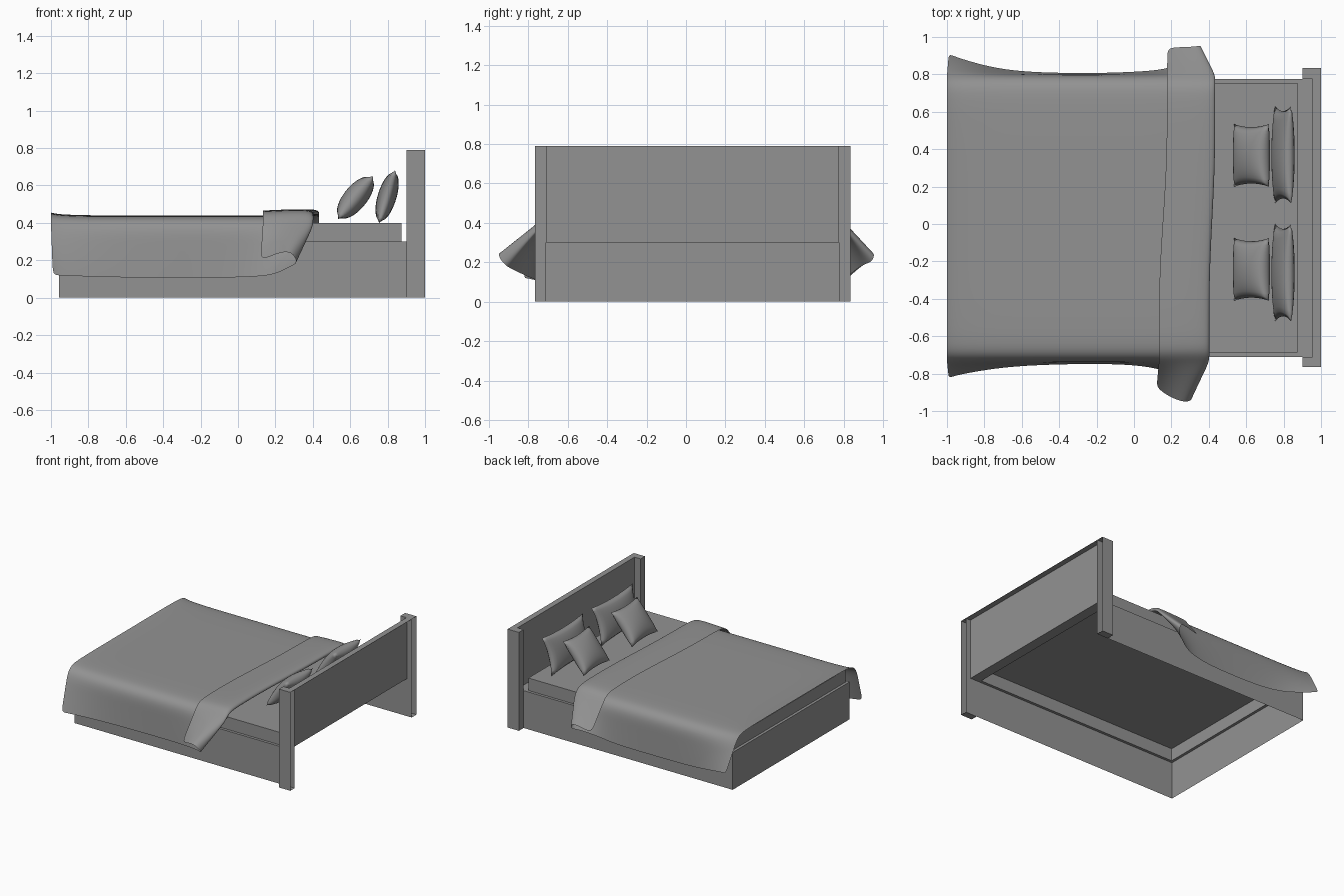
import bpy, bmesh, math
from mathutils import Vector, Matrix

if "Cube" in bpy.data.objects:
    bpy.data.objects.remove(bpy.data.objects["Cube"])

# Mid-grey used by every part
grey = bpy.data.materials.new("mid_grey")
grey.diffuse_color = (0.29, 0.29, 0.29, 1)
grey.use_nodes = True
grey.node_tree.nodes["Principled BSDF"].inputs["Base Color"].default_value = grey.diffuse_color


def make_object(name, bm, smooth=False):
    me = bpy.data.meshes.new(name)
    bm.to_mesh(me)
    bm.free()
    me.materials.append(grey)
    ob = bpy.data.objects.new(name, me)
    bpy.context.collection.objects.link(ob)
    for p in me.polygons:
        p.use_smooth = smooth
    return ob


def box_bm(lo, hi, open_dirs=()):
    """Box between two corners, with the faces along open_dirs left out."""
    lo, hi = Vector(lo), Vector(hi)
    bm = bmesh.new()
    bmesh.ops.create_cube(bm, size=1)
    bm.normal_update()
    gone = [f for f in bm.faces
            if any(f.normal.dot(Vector(d)) > 0.9 for d in open_dirs)]
    bmesh.ops.delete(bm, geom=gone, context='FACES')
    for v in bm.verts:
        v.co = Vector([lo[i] + (v.co[i] + 0.5) * (hi[i] - lo[i]) for i in range(3)])
    return bm


# Bed base: thin walls, open underneath and at the head, with a ledge on top
Y0, Y1 = -0.71, 0.775
bm = box_bm((-0.957, Y0, 0), (0.955, Y1, 0.3), [(0, 0, -1), (1, 0, 0)])
bm.normal_update()
top = max(bm.faces, key=lambda f: f.normal.z)
bmesh.ops.inset_region(bm, faces=[top], thickness=0.022, use_boundary=True)
for v in top.verts:
    v.co.x = 0.873 if v.co.x > 0 else -0.935
    v.co.y = Y1 - 0.022 if v.co.y > 0 else Y0 + 0.022
bmesh.ops.delete(bm, geom=[top], context='FACES_ONLY')
make_object("bed_base", bm)

# Mattress
make_object("mattress", box_bm((-0.935, Y0 + 0.022, 0.3), (0.873, Y1 - 0.022, 0.4), [(0, 0, -1)]))

# Headboard: two posts open at the back, recessed panel, thin cap behind the panel
for name, a, b in (("headboard_post_front", -0.765, Y0), ("headboard_post_back", Y1, 0.835)):
    make_object(name, box_bm((0.9, a, 0), (1.0, b, 0.79), [(1, 0, 0)]))
make_object("headboard_panel", box_bm((0.954, Y0, 0.3), (0.957, Y1, 0.79)))
make_object("headboard_cap", box_bm((0.954, Y0, 0.788), (1.0, Y1, 0.79)))

# Blanket: one loft from foot to head, folded back on itself as a cuff
# each station: top x, top z, hem x, hem z, hem y (back), hem y (front), hem x skew, back hem lift
stations = [
    (-1.00, 0.455, -0.99, 0.12, 0.91, -0.825, 0, 0.07),
    (-0.96, 0.445, -0.96, 0.12, 0.895, -0.81, 0, 0.065),
    (-0.80, 0.440, -0.80, 0.113, 0.845, -0.78, 0, 0.03),
    (-0.60, 0.440, -0.60, 0.108, 0.81, -0.755, 0, 0),
    (-0.20, 0.440, -0.20, 0.105, 0.805, -0.745, 0, 0),
    (0.05, 0.440, 0.05, 0.11, 0.815, -0.755, 0, 0),
    (0.20, 0.440, 0.20, 0.12, 0.83, -0.79, 0, 0.02),
    (0.39, 0.436, 0.30, 0.17, 0.90, -0.89, 0.02, 0.02),
    (0.42, 0.437, 0.335, 0.18, 0.94, -0.91, 0.02, 0.02),
    (0.42, 0.464, 0.335, 0.21, 0.955, -0.94, 0.025, 0.02),
    (0.38, 0.474, 0.31, 0.25, 0.95, -0.955, 0.03, 0),
    (0.28, 0.472, 0.24, 0.24, 0.945, -0.935, 0.03, 0),
    (0.155, 0.466, 0.15, 0.195, 0.945, -0.88, 0.03, 0.02),
]
bm = bmesh.new()
rows = []
for xt, zt, xh, zh, yb, yf, skew, lift in stations:
    row = []
    for s, yh, z in ((-1, yf, zh), (1, yb, zh + lift)):
        shoulder = [(0.25, 0), (0.63, 0), (0.72, 0.012), (0.765, 0.06)]
        pts = [Vector((xt + s * skew * 0.7, 0.03 + s * d, zt - dz)) for d, dz in shoulder]
        hem = Vector((xh + s * skew, yh, z))
        pts += [pts[-1].lerp(hem, t) for t in (0.35, 0.7, 1)]
        row += pts[::-1] if s < 0 else pts
    rows.append([bm.verts.new(p) for p in row])
for r, q in zip(rows, rows[1:]):
    for i in range(len(r) - 1):
        bm.faces.new((r[i], q[i], q[i + 1], r[i + 1]))
blanket = make_object("blanket", bm, True)
sub = blanket.modifiers.new("smooth", 'SUBSURF')
sub.levels = sub.render_levels = 2


def pillow(name, centre, width, height, thick, up):
    """Stuffed cushion with pinched corners, leaning along the up direction."""
    n = 18
    bm = bmesh.new()
    bmesh.ops.create_grid(bm, x_segments=n, y_segments=n, size=1)
    back = bmesh.ops.duplicate(bm, geom=bm.verts[:] + bm.edges[:] + bm.faces[:])["geom"]
    bmesh.ops.reverse_faces(bm, faces=[g for g in back if isinstance(g, bmesh.types.BMFace)])
    lower = {g for g in back if isinstance(g, bmesh.types.BMVert)}
    for v in bm.verts:
        u, w = v.co.x, v.co.y
        bulge = (max(0, 1 - u * u) * max(0, 1 - w * w)) ** 0.45
        v.co = Vector((u * (1 - 0.1 * (1 - w * w)) * width / 2,
                       w * (1 - 0.1 * (1 - u * u)) * height / 2,
                       (-1 if v in lower else 1) * bulge * thick / 2))
    bmesh.ops.remove_doubles(bm, verts=bm.verts, dist=1e-5)
    up = Vector(up).normalized()
    side = Vector((0, -1, 0))
    frame = Matrix((side, up, side.cross(up))).transposed().to_4x4()
    bmesh.ops.transform(bm, matrix=Matrix.Translation(centre) @ frame, verts=bm.verts)
    bmesh.ops.recalc_face_normals(bm, faces=bm.faces)
    make_object(name, bm, True)


# Two large pillows against the headboard, two small cushions in front
for label, y in (("back", 0.37), ("front", -0.26)):
    pillow("large_pillow_" + label, (0.797, y, 0.54), 0.52, 0.295, 0.10, (0.085, 0, 0.28))
    pillow("small_cushion_" + label, (0.628, y - 0.003 + (0.02 if y < 0 else 0), 0.535),
           0.335, 0.295, 0.125, (0.18, 0, 0.22))
